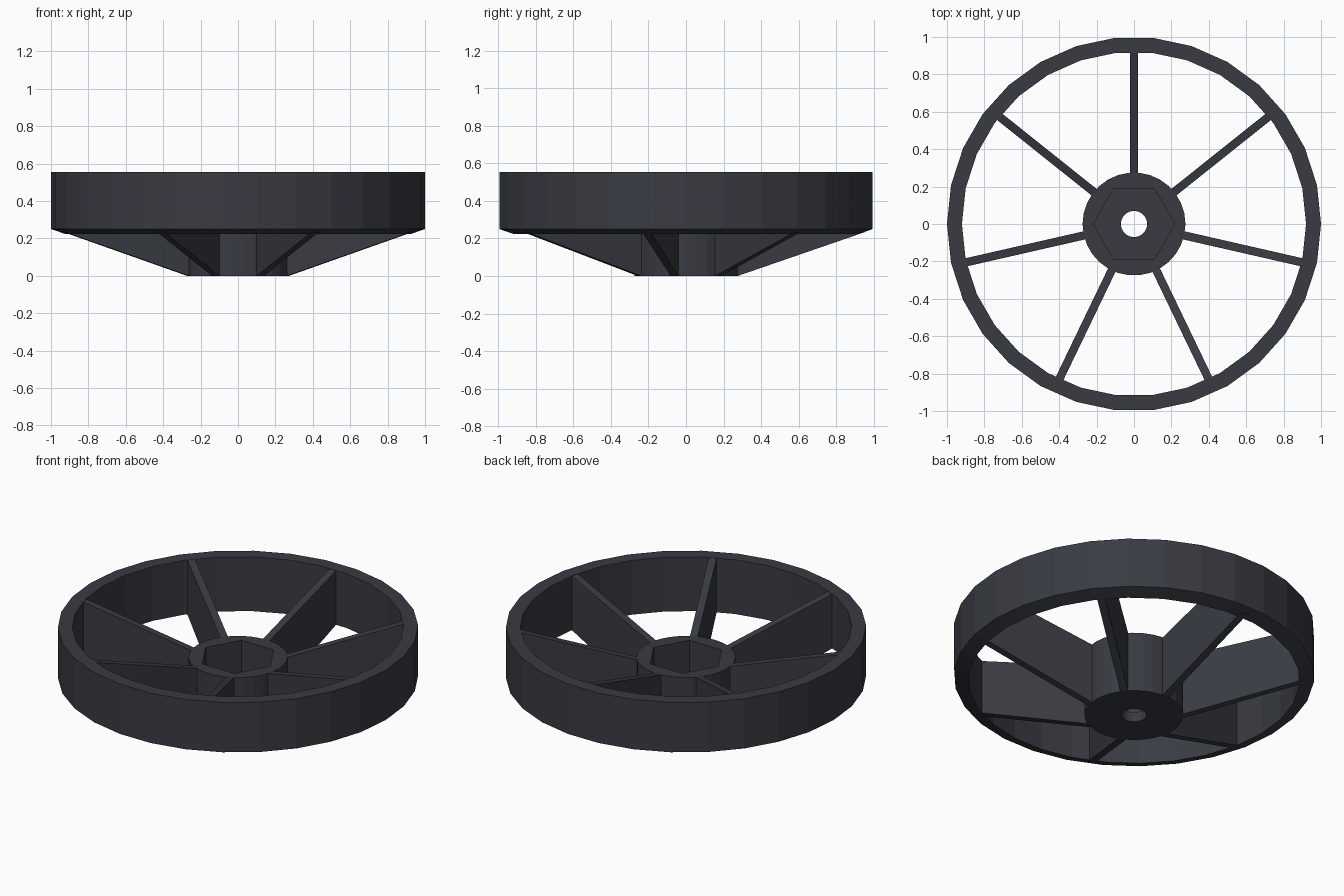
import bpy, bmesh
from math import cos, sin, pi, tau

if "Cube" in bpy.data.objects:
    bpy.data.objects.remove(bpy.data.objects["Cube"])

SIDES = 30
TOP, HUB_R, HUB_TOP = 0.555, 0.275, 0.37
RIM_IN = 0.92
SLOPE = 0.25 / (1 - HUB_R)          # underside cone from hub to rim

mat = bpy.data.materials.new("dark_grey")
mat.diffuse_color = (0.04, 0.044, 0.055, 1)
mat.use_nodes = True
mat.node_tree.nodes["Principled BSDF"].inputs["Base Color"].default_value = mat.diffuse_color


def finish(name, bm):
    bmesh.ops.recalc_face_normals(bm, faces=bm.faces)
    me = bpy.data.meshes.new(name)
    bm.to_mesh(me)
    bm.free()
    me.materials.append(mat)
    ob = bpy.data.objects.new(name, me)
    bpy.context.collection.objects.link(ob)
    return ob


def ring(name, profile, n=SIDES):
    """Lathe a closed (radius, z) profile around z."""
    bm = bmesh.new()
    loops = [[bm.verts.new((r * cos(tau * i / n), r * sin(tau * i / n), z))
              for r, z in profile] for i in range(n)]
    m = len(profile)
    for i in range(n):
        a, b = loops[i], loops[(i + 1) % n]
        for j in range(m):
            k = (j + 1) % m
            bm.faces.new((a[j], b[j], b[k], a[k]))
    return finish(name, bm)


def prism(name, r, z0, z1, n):
    """Upright solid with n sides and a vertex on +x."""
    bm = bmesh.new()
    lo, hi = [[bm.verts.new((r * cos(tau * i / n), r * sin(tau * i / n), z))
               for i in range(n)] for z in (z0, z1)]
    bm.faces.new(lo)
    bm.faces.new(hi)
    for i in range(n):
        j = (i + 1) % n
        bm.faces.new((lo[i], lo[j], hi[j], hi[i]))
    return finish(name, bm)


def spoke(name, ang, half=0.022):
    """Tapered web: sloping top and underside, extruded sideways."""
    top_slope = (TOP - HUB_TOP) / (RIM_IN - HUB_R)
    r0, r1 = 0.262, 0.95
    prof = [(r0, 0.0), (HUB_R, 0.0), (r1, SLOPE * (r1 - HUB_R)), (r1, TOP - 0.002),
            (RIM_IN - 0.005, TOP - 0.002), (r0, HUB_TOP - top_slope * (HUB_R - r0))]
    c, s = cos(ang), sin(ang)
    bm = bmesh.new()
    a, b = [[bm.verts.new((r * c - w * s, r * s + w * c, z)) for r, z in prof]
            for w in (-half, half)]
    bm.faces.new(a)
    bm.faces.new(b)
    for i in range(len(prof)):
        j = (i + 1) % len(prof)
        bm.faces.new((a[i], a[j], b[j], b[i]))
    return finish(name, bm)


# Rim with conical underside
ring("rim", [(RIM_IN, SLOPE * (RIM_IN - HUB_R)), (1, 0.25), (1, TOP), (RIM_IN, TOP)])

# Hub with bolt bore and hexagonal pocket
hub = prism("hub", HUB_R, 0, HUB_TOP, SIDES)
for name, r, z0, z1, n in (("hex_cutter", 0.218, 0.06, 0.6, 6),
                           ("bore_cutter", 0.07, -0.1, 0.5, SIDES)):
    cut = prism(name, r, z0, z1, n)
    cut.hide_render = True
    cut.hide_set(True)
    mod = hub.modifiers.new(name, 'BOOLEAN')
    mod.operation, mod.solver, mod.object = 'DIFFERENCE', 'EXACT', cut

# Seven spokes, the first pointing to the back
for k in range(7):
    spoke(f"spoke_{k + 1}", pi / 2 + k * tau / 7)
